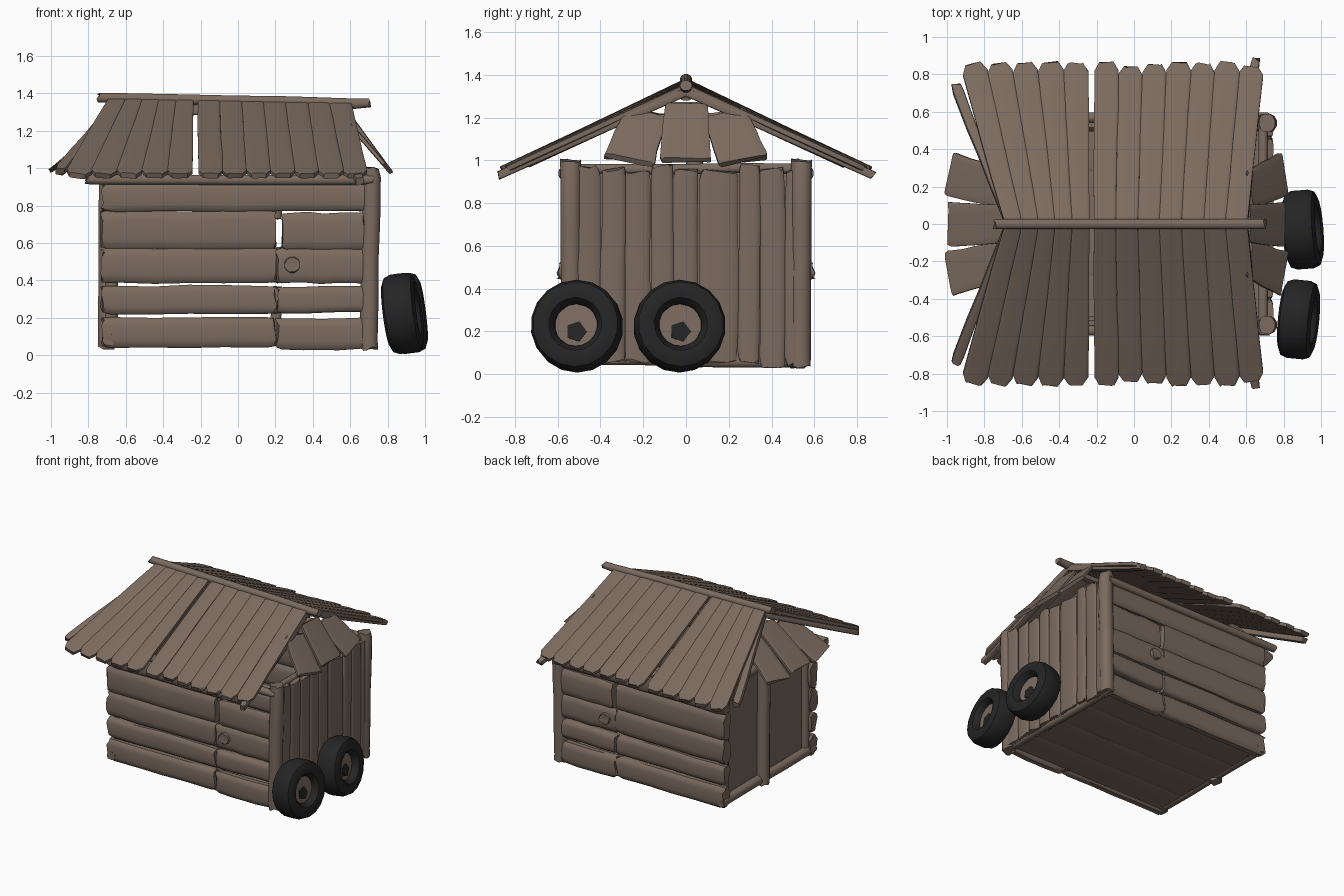
import bpy, bmesh, math, random
from mathutils import Vector

cube = bpy.data.objects.get("Cube")
if cube:
    bpy.data.objects.remove(cube, do_unlink=True)


def material(name, colour):
    m = bpy.data.materials.new(name)
    m.use_nodes = True
    m.diffuse_color = (*colour, 1)
    bsdf = next(n for n in m.node_tree.nodes if n.type == 'BSDF_PRINCIPLED')
    bsdf.inputs["Base Color"].default_value = (*colour, 1)
    bsdf.inputs["Roughness"].default_value = 0.9
    return m


WOOD = material("weathered_wood", (0.2, 0.147, 0.115))
RUBBER = material("black_rubber", (0.018, 0.018, 0.019))
parts = []


def finish(bm, name, mat):
    bmesh.ops.recalc_face_normals(bm, faces=bm.faces)
    mesh = bpy.data.meshes.new(name)
    bm.to_mesh(mesh)
    bm.free()
    mesh.materials.append(mat)
    ob = bpy.data.objects.new(name, mesh)
    bpy.context.collection.objects.link(ob)
    parts.append(ob)
    return ob


def plank(name, start, end, across, w0, w1, thick, seed, round_=0.4, rough=0.012, tip=0.85):
    """Rough-hewn board lofted from start to end; w0, w1 are the end widths."""
    rng = random.Random(seed)
    p, q = Vector(start), Vector(end)
    along = (q - p).normalized()
    wide = Vector(across)
    wide = (wide - along * wide.dot(along)).normalized()
    deep = along.cross(wide)
    bm = bmesh.new()
    rings = []
    for t in (0, 0.05, 0.3, 0.5, 0.7, 0.95, 1):
        at_end = t in (0, 1)
        w = (w0 + (w1 - w0) * t) * rng.uniform(0.97, 1.02)
        w *= tip if t == 1 else (0.93 if t == 0 else 1)
        c = p.lerp(q, t) + wide * rng.uniform(-rough, rough) * 0.4
        ring = []
        for k in range(12):
            a = math.tau * (k + 0.5) / 12
            x, y = (math.copysign(abs(f(a)) ** round_, f(a)) for f in (math.cos, math.sin))
            slip = rng.uniform(-rough, rough) if at_end else 0
            ring.append(bm.verts.new(c + wide * x * w / 2 + deep * y * thick / 2 + along * slip))
        rings.append(ring)
    for a, b in zip(rings, rings[1:]):
        for k in range(12):
            bm.faces.new((a[k], a[k - 1], b[k - 1], b[k]))
    bm.faces.new(rings[0])
    bm.faces.new(rings[-1])
    return finish(bm, name, WOOD)


def log(name, start, end, across, radius, seed):
    return plank(name, start, end, across, radius * 2, radius * 2, radius * 2, seed, 0.9)


X, Y, Z = (1, 0, 0), (0, 1, 0), (0, 0, 1)

# Floor boards
for i, y in enumerate((-0.42, -0.14, 0.14, 0.42)):
    plank("floor_board", (-0.71, y, 0.075), (0.72, y, 0.075), Y, 0.29, 0.29, 0.04, i, 0.2, 0.005, 0.97)

# Front and back walls: (bottom, top) of each horizontal board
LONG = ((0.04, 0.205), (0.22, 0.375), (0.385, 0.575), (0.565, 0.775), (0.765, 0.925))
SHORT = ((0.03, 0.2), (0.225, 0.37), (0.385, 0.575), (0.56, 0.765), (0.77, 0.925))
for side, word in ((-1, "front"), (1, "back")):
    y = side * 0.535
    for i, (lo, hi) in enumerate(LONG):
        z = (lo + hi) / 2
        end = 0.7 if i == 4 else 0.2
        plank(word + "_wall_long_board", (-0.725, y, z), (end, y, z), Z, hi - lo, hi - lo,
              0.08, 20 + i, 0.55, tip=0.93)
    for i, (lo, hi) in enumerate(SHORT[:4]):
        z = (lo + hi) / 2
        plank(word + "_wall_short_board", (0.235 if i == 3 else 0.21, y, z), (0.68, y, z), Z,
              hi - lo, hi - lo, 0.08, 40 + i, 0.55, tip=0.95)
    # Knot, wall stud, eave beam and corner posts
    knot = plank(word + "_knot", (0.29, y, 0.48), (0.29, side * 0.595, 0.48), Z, 0.1, 0.08, 0.085, 50, 1)
    for z0, z1 in ((0.05, 0.36), (0.39, 0.57), (0.73, 0.92)):
        log(word + "_stud", (0.205, side * 0.5, z0), (0.205, side * 0.5, z1), X, 0.03, 51)
    log(word + "_eave_beam", (-0.81, side * 0.57, 0.945), (0.72, side * 0.57, 0.935), Z, 0.028, 52)
    log(word + "_right_corner_post", (0.7, side * 0.535, 0.035), (0.715, side * 0.54, 1.0), X, 0.05, 53)
    log(word + "_left_corner_post", (-0.675, side * 0.5, 0.05), (-0.675, side * 0.5, 0.96), X, 0.035, 54)

# Wheel-side wall of upright boards
EDGES = (-0.575, -0.4, -0.285, -0.165, -0.06, 0.06, 0.245, 0.345, 0.465, 0.57)
for i, (a, b) in enumerate(zip(EDGES, EDGES[1:])):
    y = (a + b) / 2
    plank("right_wall_board", (0.715, y, 0.06 - 0.02 * (i > 6)), (0.72, y, 0.97 - 0.012 * (i % 3)), Y,
          b - a + 0.004, b - a, 0.05, 60 + i, 0.5, tip=0.92)
log("right_wall_top_beam", (0.69, -0.58, 0.96), (0.69, 0.58, 0.96), Z, 0.025, 75)
log("right_wall_bottom_beam", (0.69, -0.57, 0.07), (0.69, 0.57, 0.06), Z, 0.03, 76)

# Left wall: flat recessed panels in a log frame
for i, y in enumerate((-0.25, 0.25)):
    plank("left_wall_panel", (-0.655, y, 0.07), (-0.655, y, 0.97), Y, 0.52, 0.52, 0.025, 80 + i, 0.2, 0.004, 0.98)
log("left_middle_post", (-0.705, 0.06, 0.04), (-0.7, 0.04, 1.0), Y, 0.045, 82)
log("left_sill", (-0.69, -0.57, 0.08), (-0.69, 0.57, 0.08), Z, 0.035, 83)
log("left_top_beam", (-0.68, -0.57, 0.95), (-0.68, 0.57, 0.95), Z, 0.03, 84)

# Gable boards leaning outward at both ends
for word, top_x, low_x in (("left", -0.68, -0.985), ("right", 0.61, 0.8)):
    for i in (-1, 0, 1):
        top_z = 1.26 if i == 0 else 1.22
        plank(word + "_gable_board", (top_x, i * 0.185, top_z), (low_x, i * 0.265, 1.0), Y,
              0.2, 0.24, 0.025, 90 + i, 0.3, 0.008, 0.97)

# Roof boards fan out from ridge to eave: ridge span, eave span, board count
PANELS = ((-0.69, -0.24, -0.93, -0.243, 5), (-0.215, 0.605, -0.213, 0.695, 7))
for side, word in ((-1, "front"), (1, "back")):
    rng = random.Random(5)
    for r0, r1, e0, e1, n in PANELS:
        wr, we = (r1 - r0) / n, (e1 - e0) / n
        for i in range(n):
            xr, xe = r0 + wr * (i + 0.5), e0 + we * (i + 0.5)
            reach = rng.uniform(0.835, 0.86)
            plank(word + "_roof_board", (xr, 0, 1.355 - 0.02 * xr), (xe, side * reach, 0.96), X,
                  wr + 0.004, we + 0.004, 0.03, 100 + i, 0.25, 0.006, 0.6)
    # Rafters under the roof edges
    plank(word + "_left_rafter", (-0.66, 0, 1.325), (-0.955, side * 0.74, 0.985), X, 0.05, 0.06, 0.04, 120)
    plank(word + "_right_rafter", (0.59, 0, 1.32), (0.65, side * 0.875, 0.93), X, 0.05, 0.05, 0.04, 121)
log("ridge_log", (-0.745, 0, 1.38), (0.7, 0, 1.345), Z, 0.028, 130)
plank("ridge_beam", (-0.68, 0, 1.32), (0.6, 0, 1.31), Z, 0.06, 0.06, 0.05, 131)


# Wheels leaning against the wall
def disc(name, x, radius, sides, depth, mat, z=0.0):
    bm = bmesh.new()
    bmesh.ops.create_cone(bm, cap_ends=True, segments=sides, radius1=radius, radius2=radius, depth=depth)
    for v in bm.verts:
        v.co = Vector((v.co.z + x, v.co.y, v.co.x + z))
    return finish(bm, name, mat)


def tyre(name):
    bm = bmesh.new()
    half = [(0.05, 0.1), (0.082, 0.125), (0.09, 0.165), (0.075, 0.2), (0.04, 0.214)]
    profile = half + [(-x, r) for x, r in reversed(half)]
    verts = [bm.verts.new((x, 0, r)) for x, r in profile]
    edges = [bm.edges.new((verts[k - 1], verts[k])) for k in range(len(verts))]
    bmesh.ops.spin(bm, geom=verts + edges, axis=X, cent=(0, 0, 0), angle=math.tau, steps=18)
    bmesh.ops.remove_doubles(bm, verts=bm.verts, dist=0.0005)
    return finish(bm, name, RUBBER)


for word, x, y, yaw in (("front", 0.88, -0.51, -0.1), ("rear", 0.902, -0.03, 0.08)):
    for ob in (tyre(word + "_tyre"),
               disc(word + "_wheel_hub", 0.01, 0.108, 7, 0.05, WOOD),
               disc(word + "_hub_cap", 0.037, 0.05, 5, 0.008, RUBBER, -0.03)):
        ob.location = (x, y, 0.224)
        ob.rotation_euler = (0, -0.13, yaw)

# Smooth shading with crisp edges
bpy.ops.object.select_all(action='DESELECT')
for ob in parts:
    ob.select_set(True)
bpy.context.view_layer.objects.active = parts[0]
bpy.ops.object.shade_smooth_by_angle(angle=math.radians(40))
